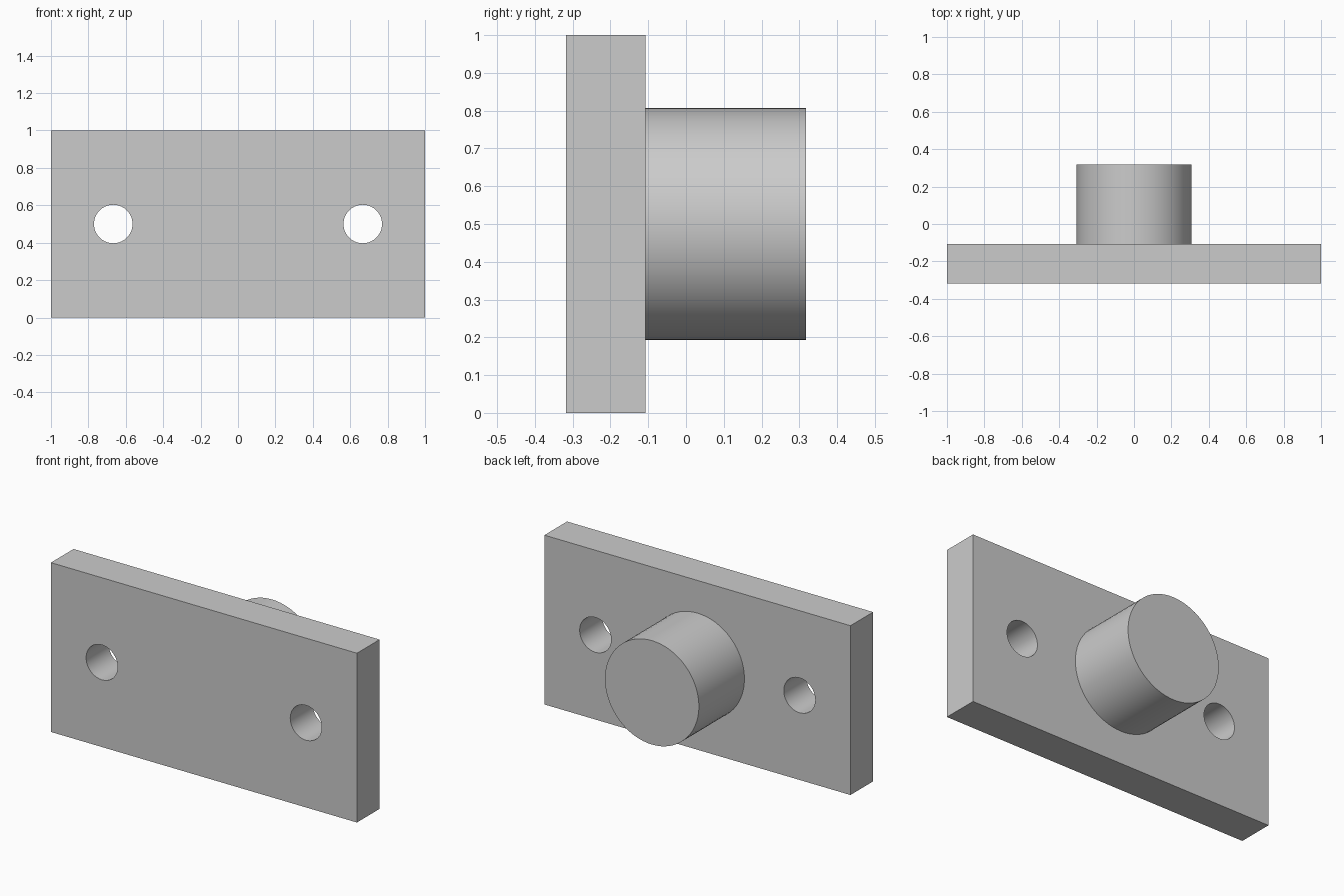
import bpy
from math import radians

cube = bpy.data.objects.get("Cube")
if cube:
    bpy.data.objects.remove(cube, do_unlink=True)

COLOUR = (0.6, 0.6, 0.6, 1)
grey = bpy.data.materials.new("plain_grey")
grey.use_nodes = True
grey.diffuse_color = COLOUR
grey.node_tree.nodes["Principled BSDF"].inputs["Base Color"].default_value = COLOUR

FRONT, PLATE_BACK, BOSS_BACK = -0.318, -0.107, 0.318
MID_Z = 0.5


def rod(name, x, radius, y0, y1):
    """Round bar lying along y."""
    bpy.ops.mesh.primitive_cylinder_add(
        vertices=64, radius=radius, depth=y1 - y0,
        location=(x, (y0 + y1) / 2, MID_Z), rotation=(radians(90), 0, 0))
    ob = bpy.context.object
    ob.name = name
    ob.data.materials.append(grey)
    return ob


# Rectangular mounting plate
bpy.ops.mesh.primitive_cube_add(size=1, location=(0, (FRONT + PLATE_BACK) / 2, MID_Z))
plate = bpy.context.object
plate.name = "mounting_plate"
plate.scale = (2, PLATE_BACK - FRONT, 1)
bpy.ops.object.transform_apply(location=False, rotation=False, scale=True)
plate.data.materials.append(grey)

# Two through holes for bolts
for side, x in (("left", 0.667), ("right", -0.667)):
    cutter = rod("bolt_hole_cutter_" + side, x, 0.103, FRONT - 0.1, PLATE_BACK + 0.1)
    cut = plate.modifiers.new("bolt_hole_" + side, "BOOLEAN")
    cut.operation = "DIFFERENCE"
    cut.solver = "EXACT"
    cut.object = cutter
    bpy.context.view_layer.objects.active = plate
    bpy.ops.object.modifier_apply(modifier=cut.name)
    bpy.data.objects.remove(cutter, do_unlink=True)

# Round boss on the back
boss = rod("round_boss", 0, 0.307, PLATE_BACK, BOSS_BACK)

# Smooth the round walls, keep edges sharp
for ob in (plate, boss):
    bpy.ops.object.select_all(action="DESELECT")
    ob.select_set(True)
    bpy.context.view_layer.objects.active = ob
    bpy.ops.object.shade_smooth_by_angle(angle=radians(30))
